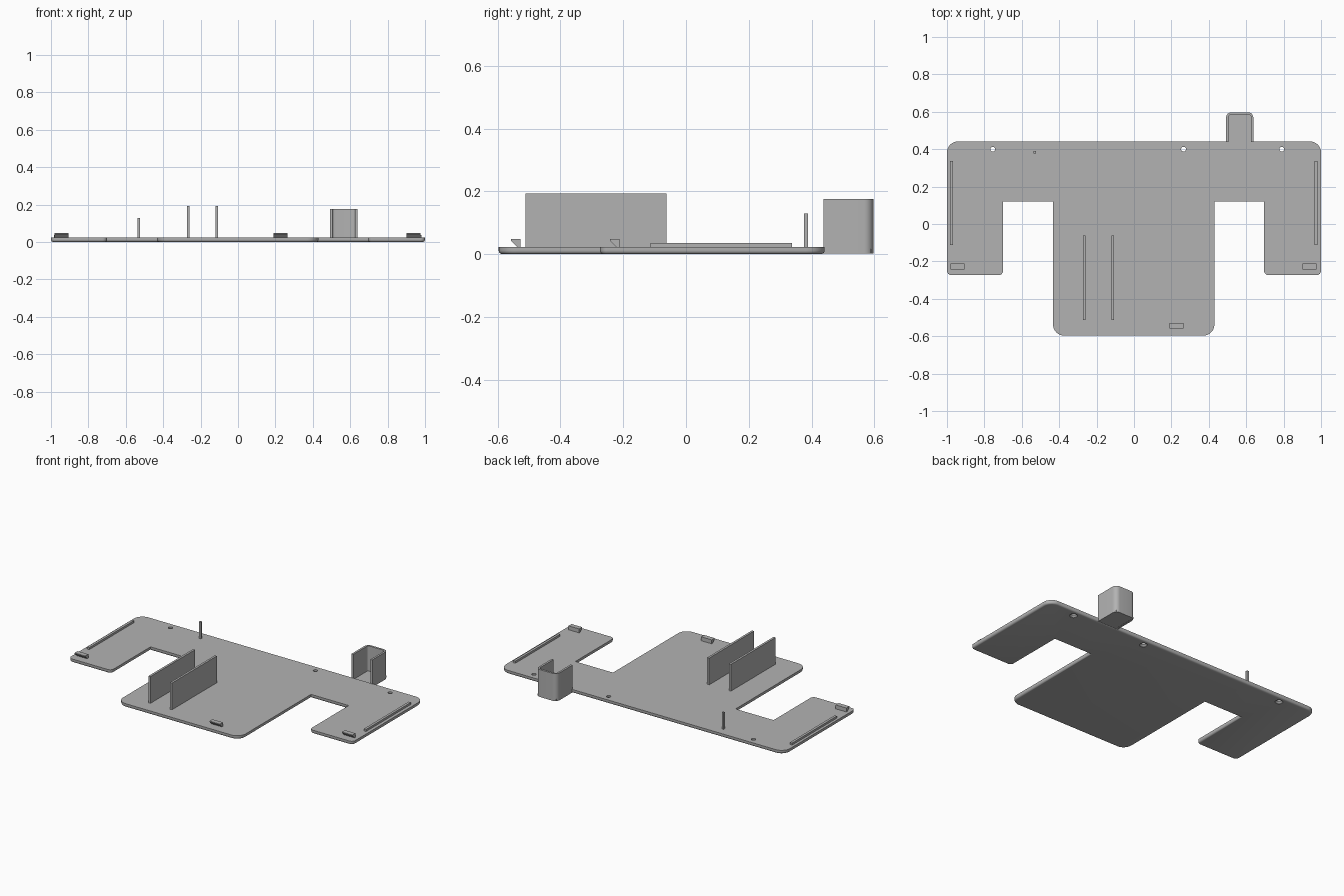
import bpy, bmesh
from math import cos, sin, pi
from mathutils import Vector

cube = bpy.data.objects.get("Cube")
if cube:
    bpy.data.objects.remove(cube, do_unlink=True)

grey = bpy.data.materials.new("plain grey")
grey.use_nodes = True
grey.diffuse_color = (0.45, 0.45, 0.45, 1)
grey.node_tree.nodes["Principled BSDF"].inputs["Base Color"].default_value = grey.diffuse_color

TOP = 0.023  # upper face of the plate


def rounded(corners, steps=8):
    """Outline from (x, y, radius) corners at right angles."""
    pts = []
    for i, (x, y, r) in enumerate(corners):
        p = Vector((x, y))
        if r == 0:
            pts.append(p)
            continue
        a = (Vector(corners[i - 1][:2]) - p).normalized()
        b = (Vector(corners[(i + 1) % len(corners)][:2]) - p).normalized()
        for k in range(steps + 1):
            t = k / steps * pi / 2
            pts.append(p + r * (a * (1 - sin(t)) + b * (1 - cos(t))))
    return pts


def prism(name, points, depth, bevel=0):
    """Extrude 3D points along depth, optionally rounding the starting rim."""
    bm = bmesh.new()
    base = bm.faces.new([bm.verts.new(p) for p in points])
    rim = list(base.edges)
    ext = bmesh.ops.extrude_face_region(bm, geom=[base], use_keep_orig=True)
    moved = [g for g in ext["geom"] if isinstance(g, bmesh.types.BMVert)]
    bmesh.ops.translate(bm, verts=moved, vec=depth)
    bmesh.ops.recalc_face_normals(bm, faces=bm.faces)
    if bevel:
        bmesh.ops.bevel(bm, geom=rim, offset=bevel, segments=4, profile=0.5, affect='EDGES')
    mesh = bpy.data.meshes.new(name)
    bm.to_mesh(mesh)
    bm.free()
    mesh.materials.append(grey)
    obj = bpy.data.objects.new(name, mesh)
    bpy.context.collection.objects.link(obj)
    return obj


def flat(name, outline, z0, z1, bevel=0):
    return prism(name, [(p[0], p[1], z0) for p in outline], (0, 0, z1 - z0), bevel)


def block(name, x0, x1, y0, y1, z0, z1):
    return flat(name, [(x0, y0), (x1, y0), (x1, y1), (x0, y1)], z0, z1)


def smooth(obj):
    bpy.ops.object.select_all(action='DESELECT')
    obj.select_set(True)
    bpy.context.view_layer.objects.active = obj
    bpy.ops.object.shade_smooth_by_angle(angle=0.6)


# Base plate with two side arms and a central tongue
plate = flat("base_plate", rounded([
    (-1, 0.442, 0.06), (-1, -0.274, 0.025), (-0.7, -0.274, 0.025), (-0.7, 0.12, 0),
    (-0.433, 0.12, 0), (-0.433, -0.597, 0.06), (0.43, -0.597, 0.06), (0.43, 0.12, 0),
    (0.695, 0.12, 0), (0.695, -0.274, 0.025), (1, -0.274, 0.025), (1, 0.442, 0.06)]),
    0, TOP, bevel=0.012)

# Screw holes, widened on the underside
for x in (-0.755, 0.265, 0.79):
    bm = bmesh.new()
    rings = []
    for r, z in ((0.023, -0.01), (0.023, 0.002), (0.013, 0.012), (0.013, 0.04)):
        rings.append([bm.verts.new((x + r * cos(k * pi / 12), 0.4 + r * sin(k * pi / 12), z))
                      for k in range(24)])
    for low, high in zip(rings, rings[1:]):
        for k in range(24):
            bm.faces.new((low[k - 1], low[k], high[k], high[k - 1]))
    bm.faces.new(rings[0])
    bm.faces.new(rings[-1])
    bmesh.ops.recalc_face_normals(bm, faces=bm.faces)
    mesh = bpy.data.meshes.new("hole_cutter")
    bm.to_mesh(mesh)
    bm.free()
    mesh.materials.append(grey)
    cutter = bpy.data.objects.new("hole_cutter", mesh)
    cutter.hide_render = True
    bpy.context.collection.objects.link(cutter)
    mod = plate.modifiers.new("hole", 'BOOLEAN')
    mod.operation = 'DIFFERENCE'
    mod.solver = 'EXACT'
    mod.object = cutter
    bpy.context.view_layer.objects.active = plate
    bpy.ops.object.modifier_apply(modifier=mod.name)
    bpy.data.objects.remove(cutter, do_unlink=True)
smooth(plate)

# Holder at the back: U-shaped wall on a floor
wall = flat("holder_wall", rounded([
    (0.492, 0.438, 0), (0.492, 0.597, 0.03), (0.638, 0.597, 0.03), (0.638, 0.438, 0),
    (0.625, 0.438, 0), (0.625, 0.584, 0.012), (0.505, 0.584, 0.012), (0.505, 0.438, 0)]),
    0.002, 0.176)
smooth(wall)
block("holder_floor", 0.5, 0.63, 0.43, 0.59, 0.003, 0.016)

# Upright fins and pin
for name, x in (("right_fin", -0.265), ("left_fin", -0.113)):
    block(name, x - 0.007, x + 0.007, -0.512, -0.062, TOP - 0.005, 0.193)
block("pin", -0.537, -0.524, 0.376, 0.389, TOP - 0.005, 0.129)

# Low rails along both outer edges
for name, x in (("right_rail", -0.975), ("left_rail", 0.972)):
    block(name, x - 0.008, x + 0.008, -0.113, 0.338, TOP - 0.005, 0.036)

# Hooked clips near the front edges
for name, x, y in (("right_clip", -0.98, -0.242), ("left_clip", 0.9, -0.242),
                   ("centre_clip", 0.189, -0.558)):
    profile = [(0, 0.048), (0.03, 0.048), (0.03, TOP - 0.003), (0.023, TOP - 0.003), (0, 0.043)]
    prism(name, [(x, y + dy, z) for dy, z in profile], (0.075, 0, 0))
